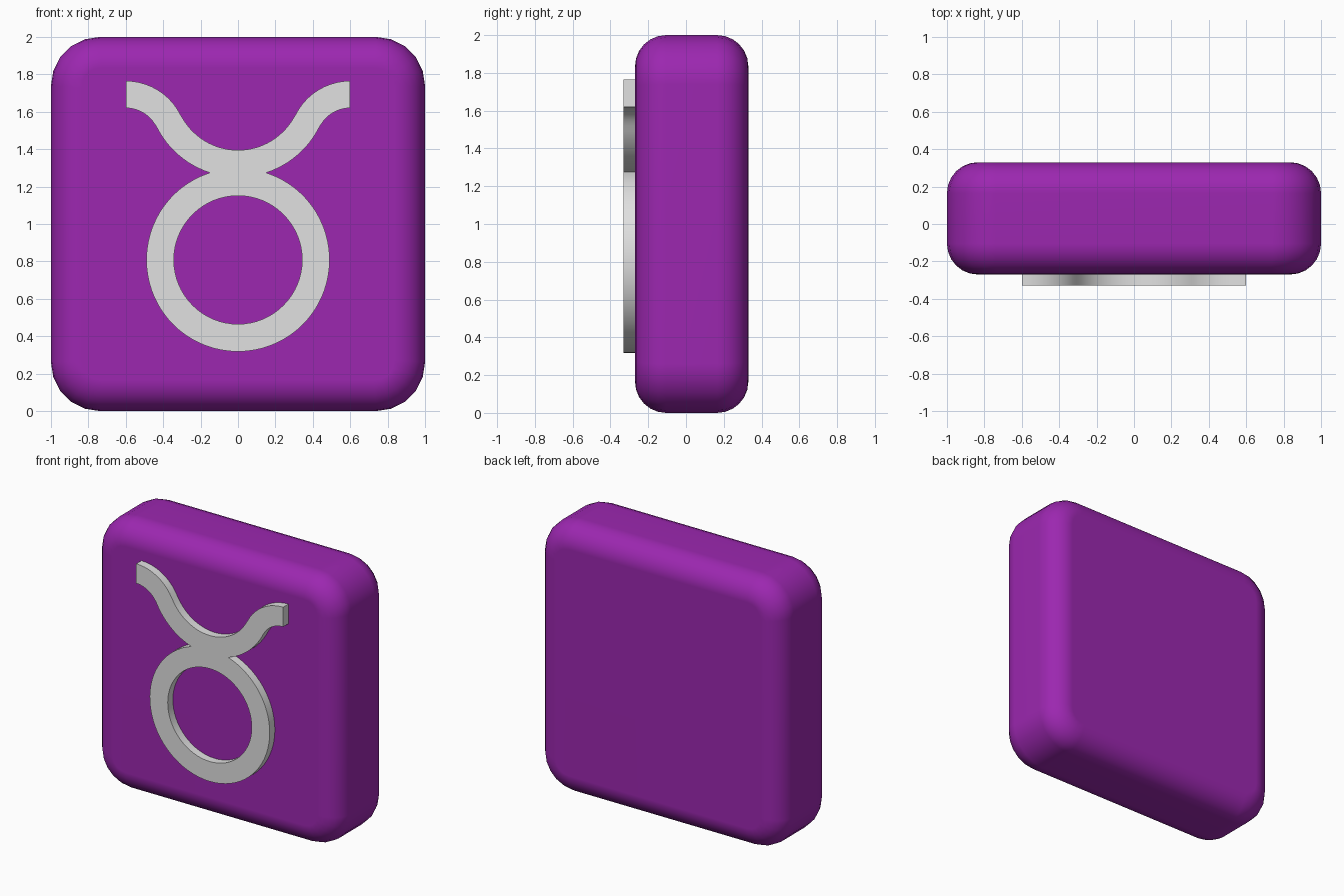
import bpy, bmesh, math
from mathutils import Matrix

if "Cube" in bpy.data.objects:
    bpy.data.objects.remove(bpy.data.objects["Cube"])


def material(name, color):
    m = bpy.data.materials.new(name)
    m.diffuse_color = (*color, 1)
    m.use_nodes = True
    m.node_tree.nodes["Principled BSDF"].inputs["Base Color"].default_value = m.diffuse_color
    return m


def arc(cx, cz, r, a0, a1, n):
    """Points along an arc, angles in radians."""
    return [(cx + r * math.cos(a0 + (a1 - a0) * i / n),
             cz + r * math.sin(a0 + (a1 - a0) * i / n)) for i in range(n + 1)]


def smooth(obj, degrees):
    bpy.ops.object.select_all(action='DESELECT')
    obj.select_set(True)
    bpy.context.view_layer.objects.active = obj
    bpy.ops.object.shade_smooth_by_angle(angle=math.radians(degrees))


purple = material("purple", (0.332, 0.0203, 0.434))
light_grey = material("light_grey", (0.75, 0.75, 0.75))

# Rounded tile: round the four corners, then the front and back rims
bm = bmesh.new()
bmesh.ops.create_cube(bm, size=1, matrix=Matrix.Translation((0, 0.03, 1)) @ Matrix.Diagonal((2, 0.6, 2, 1)))
corners = [e for e in bm.edges if abs(e.verts[0].co.y - e.verts[1].co.y) > 0.1]
bmesh.ops.bevel(bm, geom=corners, offset=0.26, segments=5, profile=0.5, affect='EDGES')
rims = [e for e in bm.edges if any(abs(f.normal.y) > 0.9 for f in e.link_faces)]
bmesh.ops.bevel(bm, geom=rims, offset=0.165, segments=6, profile=0.5, affect='EDGES')
mesh = bpy.data.meshes.new("tile")
bm.to_mesh(mesh)
bm.free()
tile = bpy.data.objects.new("tile", mesh)
bpy.context.collection.objects.link(tile)
mesh.materials.append(purple)
smooth(tile, 45)
tile.modifiers.new("weighted_normals", 'WEIGHTED_NORMAL').keep_sharp = True

# Symbol measurements: ring, cup arc above it, and outward-curling tips
RING_Z, RING_R, HOLE_R = 0.808, 0.49, 0.343
CUP_Z, CUP_OUT, CUP_IN = 1.737, 0.487, 0.342
TIP_X, TIP_Z, TIP_IN, TIP_OUT = 0.6, 1.438, 0.182, 0.327
d = CUP_Z - RING_Z
cusp_z = (d * d + RING_R ** 2 - CUP_OUT ** 2) / (2 * d)
cusp_x = math.sqrt(RING_R ** 2 - cusp_z ** 2)
ring_a = math.atan2(cusp_z, cusp_x)
cup_a = math.atan2(cusp_z - d, cusp_x)
join_a = math.atan2(TIP_Z - CUP_Z, TIP_X)

# Right half of the outline, bottom to top centre, then mirrored
half = arc(0, RING_Z, RING_R, -math.pi / 2, ring_a, 32)
half += arc(0, CUP_Z, CUP_OUT, cup_a, join_a, 12)[1:]
half += arc(TIP_X, TIP_Z, TIP_IN, join_a + math.pi, math.pi / 2, 10)[1:]
half += arc(TIP_X, TIP_Z, TIP_OUT, math.pi / 2, join_a + math.pi, 10)
half += arc(0, CUP_Z, CUP_IN, join_a, -math.pi / 2, 16)[1:]
outline = half + [(-x, z) for x, z in half[-2:0:-1]]
hole = arc(0, RING_Z, HOLE_R, 0, 2 * math.pi, 64)[:-1]

# Raised symbol: filled curve with a hole, turned into a mesh
curve = bpy.data.curves.new("symbol_outline", 'CURVE')
curve.dimensions = '2D'
curve.fill_mode = 'BOTH'
curve.extrude = 0.035
for pts in (outline, hole):
    s = curve.splines.new('POLY')
    s.points.add(len(pts) - 1)
    for p, (x, z) in zip(s.points, pts):
        p.co = (x, z, 0, 1)
    s.use_cyclic_u = True
helper = bpy.data.objects.new("symbol_outline", curve)
bpy.context.collection.objects.link(helper)
bpy.context.view_layer.update()
bm = bmesh.new()
bm.from_mesh(helper.to_mesh())
helper.to_mesh_clear()
bpy.data.objects.remove(helper)
bmesh.ops.remove_doubles(bm, verts=bm.verts, dist=0.0005)
bmesh.ops.recalc_face_normals(bm, faces=bm.faces)
bm.transform(Matrix.Translation((0, -0.295, 0)) @ Matrix.Rotation(math.pi / 2, 4, 'X'))
mesh = bpy.data.meshes.new("raised_symbol")
bm.to_mesh(mesh)
bm.free()
mesh.materials.clear()
mesh.materials.append(light_grey)
symbol = bpy.data.objects.new("raised_symbol", mesh)
bpy.context.collection.objects.link(symbol)
smooth(symbol, 30)
